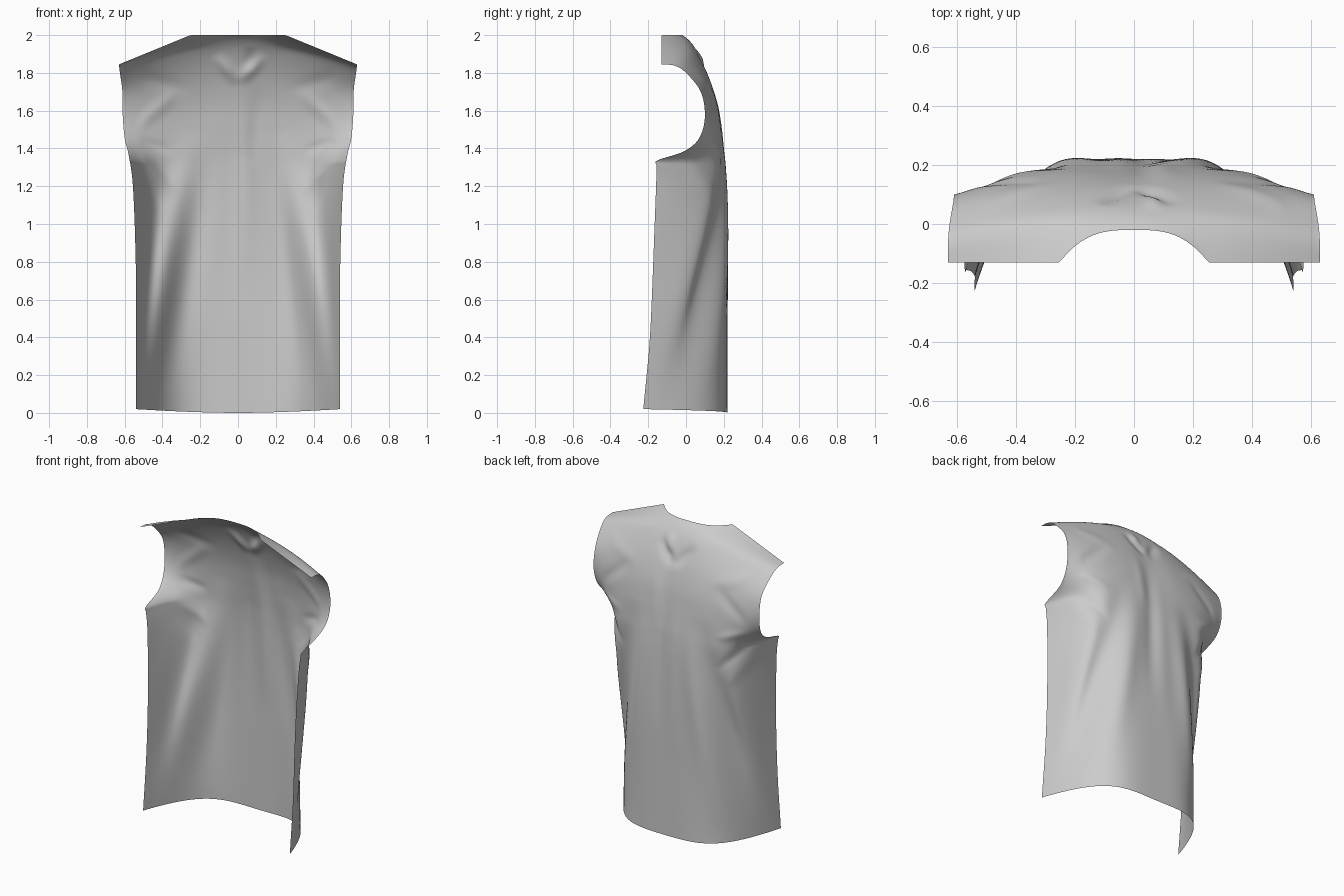
import bpy, bmesh, math

if "Cube" in bpy.data.objects:
    bpy.data.objects.remove(bpy.data.objects["Cube"])

# Horizontal cross-sections, hem to shoulder:
# centre y, centre z, half width, edge y, edge z, roundness power
SECTIONS = [
    (.220, 0.00, .540, -.225, 0.02, 4.0),
    (.220, 0.35, .540, -.195, 0.35, 4.0),
    (.220, 0.70, .540, -.178, 0.70, 4.3),
    (.217, 1.00, .547, -.166, 1.00, 5.0),
    (.212, 1.19, .557, -.158, 1.21, 5.6),
    (.208, 1.27, .568, -.156, 1.305, 6.0),
    (.204, 1.33, .574, -.150, 1.337, 6.2),
    (.196, 1.42, .583, -.010, 1.385, 5.2),
    (.187, 1.52, .600, .070, 1.455, 4.0),
    (.170, 1.64, .610, .100, 1.57, 3.0),
    (.127, 1.78, .612, .078, 1.70, 2.6),
    (.065, 1.91, .625, .000, 1.80, 2.2),
    (.015, 1.975, .630, -.060, 1.838, 1.9),
]
# Soft folds: start x, z, end x, z, width, depth (+ pushes to the back)
FOLDS = [
    (.02, 1.75, .05, .70, .05, -.010), (-.03, 1.70, -.06, .5, .06, .006),
    (0, 1.74, .14, 1.90, .03, -.018), (0, 1.74, -.12, 1.90, .03, -.016),
    (.06, 1.80, .07, 1.94, .03, .012), (.11, 1.75, .08, 1.3, .04, .006),
    (0, 1.97, 0, 1.35, .12, -.012),
]
for sx in (-1, 1):
    FOLDS += [(sx * .25, 1.50, sx * .54, -.10, .075, -.050),
              (sx * .42, 1.30, sx * .53, -.05, .050, .035),
              (sx * .12, 1.55, sx * .36, .10, .070, .012),
              (sx * .55, 1.40, sx * .34, 1.15, .028, -.014),
              (sx * .54, 1.33, sx * .40, 1.05, .028, .010),
              (sx * .55, 1.45, sx * .34, 1.38, .028, .008),
              (sx * .57, 1.48, sx * .30, 1.72, .035, -.008),
              (sx * .57, 1.80, sx * .25, 1.70, .040, .006)]
NU, NV = 112, 130


def section_point(row, s):
    yc, zc, half, ye, ze, p = row
    a = abs(s)
    return (half * s, yc + (ye - yc) * a ** p, zc + (ze - zc) * a ** 1.7)


def top_point(s):
    # neck curve in the middle, straight shoulder seams outside it
    a = abs(s)
    y = -.02 - .11 * min(a / .4, 1) ** 3
    z = 2.0 - .155 * max(0, (a - .4) / .6)
    return (.63 * s, y, z)


def spline(pts, t):
    n = len(pts) - 1
    i = min(int(t * n), n - 1)
    f = t * n - i
    b, c = pts[i], pts[i + 1]
    a = pts[i - 1] if i else [2 * q - r for q, r in zip(b, c)]
    d = pts[i + 2] if i + 2 <= n else [2 * r - q for q, r in zip(b, c)]
    return [q + .5 * f * (r - p + f * (2 * p - 5 * q + 4 * r - w + f * (3 * (q - r) + w - p)))
            for p, q, r, w in zip(a, b, c, d)]


def fold_offset(x, z):
    total = 0
    for x0, z0, x1, z1, width, depth in FOLDS:
        dx, dz = x1 - x0, z1 - z0
        t = ((x - x0) * dx + (z - z0) * dz) / (dx * dx + dz * dz)
        if 0 < t < 1:
            dist = ((x - x0) * dz - (z - z0) * dx) / math.hypot(dx, dz)
            total += depth * math.sin(math.pi * t) ** 1.3 * math.exp(-(dist / width) ** 2)
    return total


# Draped back panel of the sleeveless garment, a single sheet of cloth
bm = bmesh.new()
grid = []
for i in range(NU + 1):
    u = 2 * i / NU - 1
    s = .65 * math.sin(u * math.pi / 2) + .35 * u
    column = [section_point(r, s) for r in SECTIONS] + [top_point(s)]
    line = []
    for j in range(NV + 1):
        x, y, z = spline(column, j / NV)
        line.append(bm.verts.new((x, y, max(z, 0))))
    grid.append(line)
for i in range(NU):
    for j in range(NV):
        f = bm.faces.new((grid[i][j], grid[i][j + 1], grid[i + 1][j + 1], grid[i + 1][j]))
        f.smooth = True

# Relax the inside of the sheet, then press in the folds
inner = [v for line in grid[1:-1] for v in line[1:-1]]
for _ in range(25):
    bmesh.ops.smooth_vert(bm, verts=inner, factor=.5, use_axis_x=True, use_axis_y=True, use_axis_z=True)
for line in grid:
    for v in line:
        fade = min(1, max(0, (.555 - abs(v.co.x)) / .06))
        v.co.y += fade * fold_offset(v.co.x, v.co.z)

mesh = bpy.data.meshes.new("garment_back_panel")
bm.to_mesh(mesh)
bm.free()
panel = bpy.data.objects.new("garment_back_panel", mesh)
bpy.context.collection.objects.link(panel)
